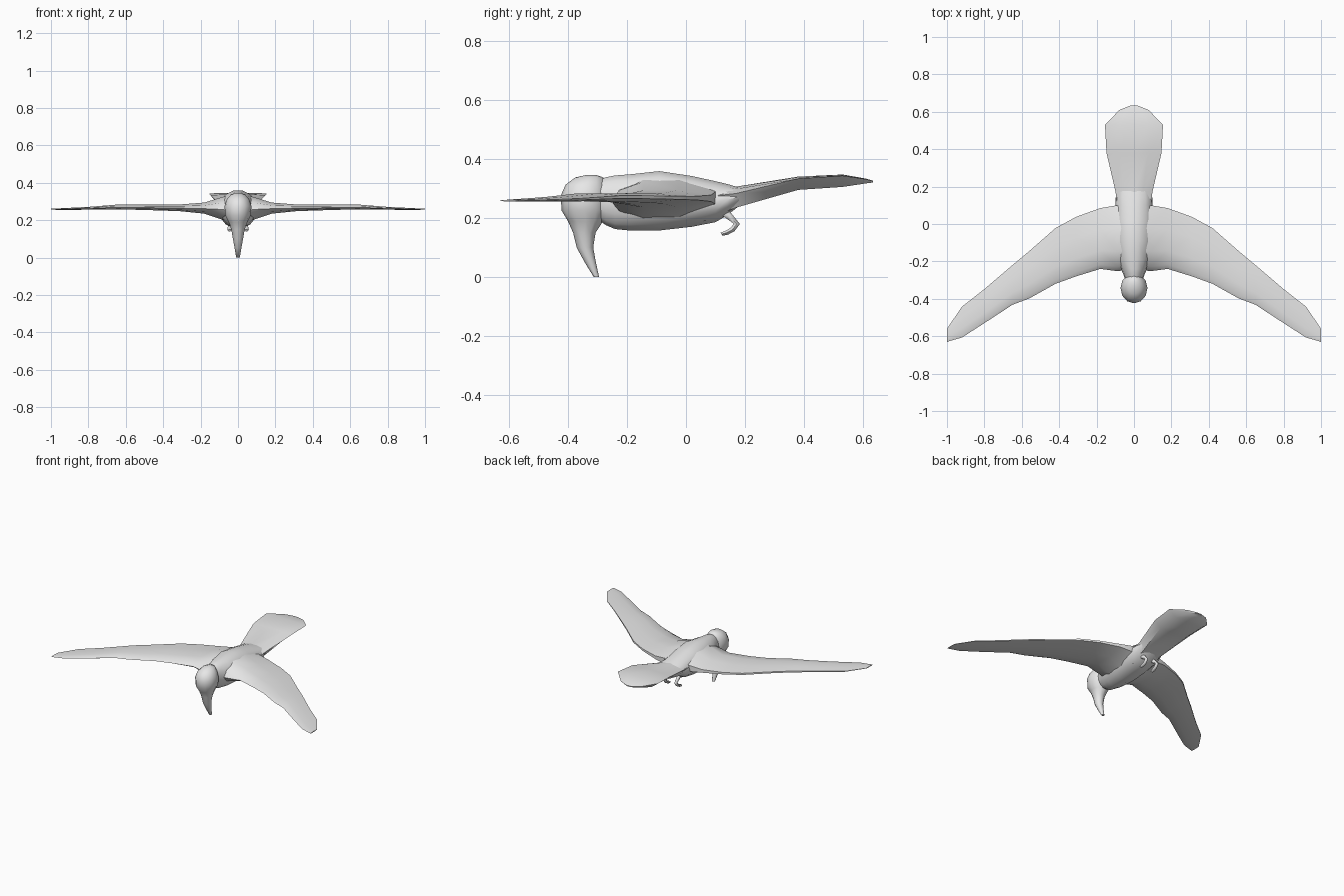
import bpy, bmesh, math

grey = bpy.data.materials.new("plumage_grey")
grey.diffuse_color = (0.8, 0.8, 0.8, 1)


def loft(name, rings, angle=50):
    """Skin a list of equal-length point rings and cap both ends."""
    bm = bmesh.new()
    vs = [[bm.verts.new(p) for p in ring] for ring in rings]
    n = len(rings[0])
    for a, b in zip(vs, vs[1:]):
        for i in range(n):
            j = (i + 1) % n
            bm.faces.new((a[i], a[j], b[j], b[i]))
    bm.faces.new(vs[0])
    bm.faces.new(vs[-1])
    bmesh.ops.recalc_face_normals(bm, faces=bm.faces)
    me = bpy.data.meshes.new(name)
    bm.to_mesh(me)
    bm.free()
    me.materials.append(grey)
    ob = bpy.data.objects.new(name, me)
    bpy.context.collection.objects.link(ob)
    bpy.ops.object.select_all(action='DESELECT')
    bpy.context.view_layer.objects.active = ob
    ob.select_set(True)
    bpy.ops.object.shade_smooth_by_angle(angle=math.radians(angle))
    return ob


def circle(n):
    return [(math.cos(2 * math.pi * i / n), math.sin(2 * math.pi * i / n)) for i in range(n)]


# Body: y, top z, bottom z, half width
body = [(-0.31, 0.325, 0.20, 0.045), (-0.27, 0.340, 0.173, 0.056),
        (-0.24, 0.346, 0.160, 0.070), (-0.19, 0.350, 0.155, 0.090),
        (-0.09, 0.361, 0.155, 0.105), (0.02, 0.344, 0.168, 0.106),
        (0.10, 0.326, 0.184, 0.100), (0.14, 0.316, 0.208, 0.098),
        (0.18, 0.304, 0.240, 0.090)]
loft("body", [[(w * c, y, (t + b) / 2 + (t - b) / 2 * s) for c, s in circle(14)]
              for y, t, b, w in body])

# Head running down into the beak: z, front y, back y, half width
head = [(0.346, -0.335, -0.305, 0.012), (0.337, -0.375, -0.280, 0.038),
        (0.312, -0.408, -0.268, 0.060), (0.275, -0.424, -0.262, 0.072),
        (0.225, -0.421, -0.265, 0.068), (0.190, -0.400, -0.280, 0.050),
        (0.150, -0.382, -0.306, 0.036), (0.100, -0.370, -0.314, 0.027),
        (0.050, -0.343, -0.305, 0.018), (0.000, -0.312, -0.294, 0.010)]
loft("head_and_beak", [[(w * c, (f + b) / 2 + (b - f) / 2 * s, z) for c, s in circle(12)]
                       for z, f, b, w in head], 60)

# Tail fan: y, half width, ridge z, edge z, underside z
tail = [(0.06, 0.090, 0.325, 0.270, 0.190), (0.17, 0.098, 0.306, 0.283, 0.235),
        (0.38, 0.147, 0.340, 0.333, 0.295), (0.53, 0.155, 0.347, 0.343, 0.305),
        (0.61, 0.078, 0.333, 0.331, 0.317), (0.633, 0.020, 0.326, 0.325, 0.320)]
loft("tail", [[(-w, y, e), (-w / 2, y, (t + t + e) / 3), (0, y, t), (w / 2, y, (t + t + e) / 3),
               (w, y, e), (0.68 * w, y, b), (-0.68 * w, y, b)] for y, w, t, e, b in tail], 40)

# Wings: x, leading y, trailing y, top z, bottom z
wing = [(0.03, -0.245, 0.10, 0.338, 0.180), (0.09, -0.252, 0.10, 0.322, 0.205),
        (0.18, -0.240, 0.085, 0.294, 0.235), (0.31, -0.280, 0.038, 0.284, 0.248),
        (0.42, -0.320, -0.022, 0.283, 0.252), (0.56, -0.398, -0.145, 0.283, 0.256),
        (0.65, -0.432, -0.220, 0.283, 0.257), (0.80, -0.530, -0.348, 0.271, 0.256),
        (0.92, -0.607, -0.442, 0.265, 0.255), (1.00, -0.630, -0.560, 0.261, 0.256)]
# Cross-section: fraction along chord, fraction of thickness
section = [(0, 0.45), (0.07, 0.75), (0.3, 1), (0.65, 1), (1, 0.72),
           (1, 0.35), (0.65, 0), (0.3, 0), (0.07, 0.2)]
for side, label in ((-1, "left"), (1, "right")):
    loft(label + "_wing", [[(side * x, f + (r - f) * u, b + (t - b) * v) for u, v in section]
                           for x, f, r, t, b in wing], 60)

    # Tucked legs and toes: x offset, y, z, half width, half thickness
    leg = [(0.040, 0.110, 0.235, 0.016, 0.018), (0.042, 0.145, 0.207, 0.012, 0.014),
           (0.043, 0.172, 0.180, 0.011, 0.012), (0.043, 0.158, 0.161, 0.012, 0.010),
           (0.044, 0.138, 0.150, 0.014, 0.009), (0.045, 0.120, 0.145, 0.010, 0.007)]
    # Ring tilt turns from the shin direction to the toe direction
    tilts = [0.9, 0.85, 0.0, -0.75, -0.9, -1.0]
    loft(label + "_leg", [[(side * (x + w * c), y + h * s * math.cos(a - 0.05),
                            z + h * s * math.sin(a - 0.05)) for c, s in circle(6)]
                          for (x, y, z, w, h), a in zip(leg, tilts)], 60)
